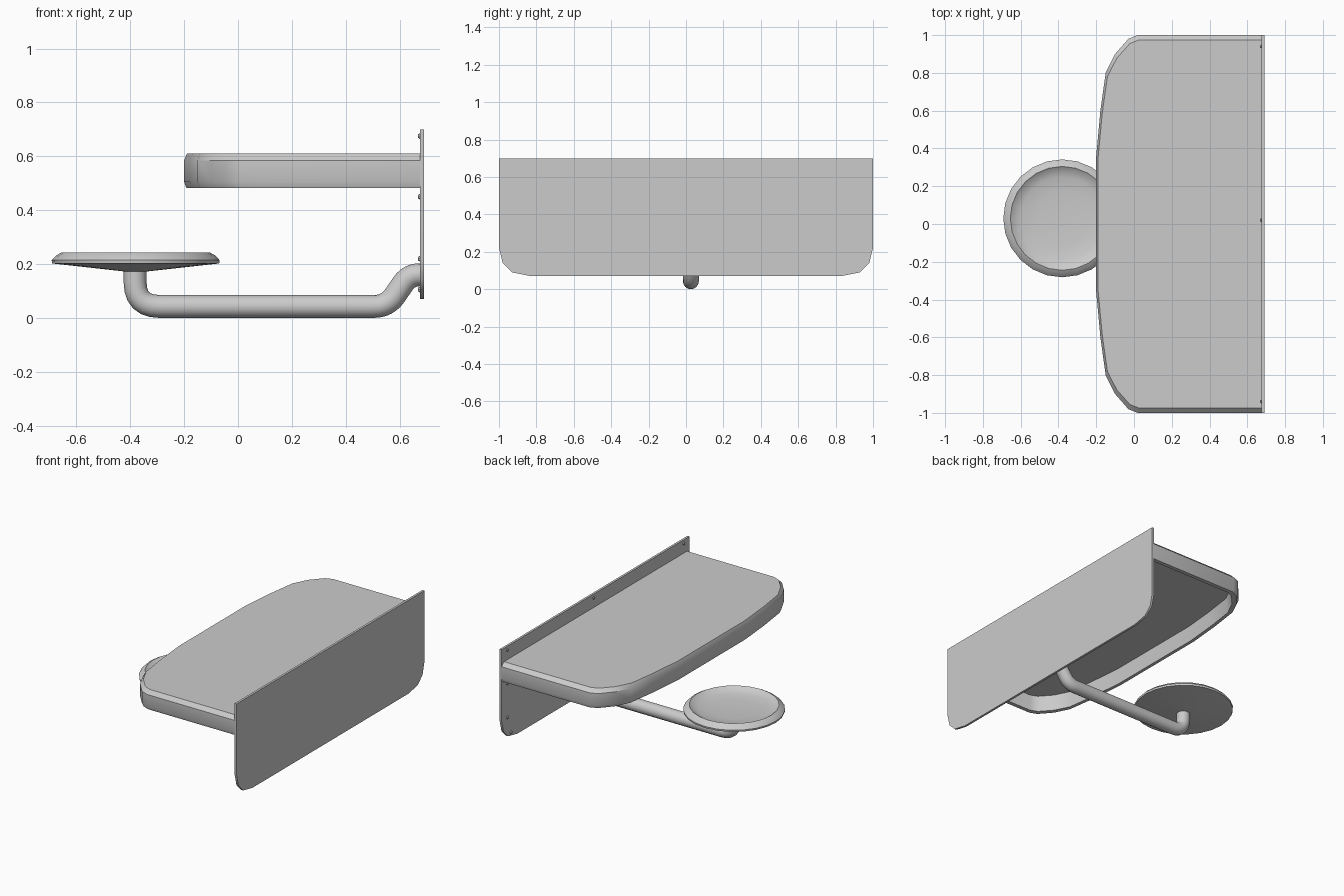
import bpy, bmesh, math
from mathutils import Vector

if "Cube" in bpy.data.objects:
    bpy.data.objects.remove(bpy.data.objects["Cube"])

YC = 0.03      # seat and arm centre line
WALL = 0.675   # front face of the wall plate


def finish(name, bm, angle=35):
    bmesh.ops.remove_doubles(bm, verts=bm.verts, dist=1e-5)
    bmesh.ops.recalc_face_normals(bm, faces=bm.faces)
    me = bpy.data.meshes.new(name)
    bm.to_mesh(me)
    bm.free()
    me.shade_smooth()
    me.set_sharp_from_angle(angle=math.radians(angle))
    ob = bpy.data.objects.new(name, me)
    bpy.context.collection.objects.link(ob)
    return ob


def bridge(bm, a, b, closed=True):
    n = len(a)
    for i in range(n if closed else n - 1):
        j = (i + 1) % n
        bm.faces.new((a[i], a[j], b[j], b[i]))


# Wall plate with rounded lower corners
half = [(0.83, 0.07), (0.93, 0.09), (0.98, 0.14), (1.0, 0.22), (1.0, 0.70)]
outline = half + [(-y, z) for y, z in reversed(half)]
bm = bmesh.new()
front, back = [[bm.verts.new((x, y, z)) for y, z in outline] for x in (WALL, 0.69)]
bridge(bm, front, back)
bm.faces.new(front)
bm.faces.new(back)
finish("wall_plate", bm)

# Hollow table top: stacked copies of one outline, open against the wall
half = [(WALL, 1.0), (0.02, 1.0), (-0.03, 0.98), (-0.10, 0.90), (-0.15, 0.80),
        (-0.178, 0.60), (-0.20, 0.36)]
outline = half + [(x, -y) for x, y in reversed(half)]
# z, inset at the sides, inset at the front edge
levels = [(0.61, 0.025, 0.01), (0.585, 0.0, 0.0), (0.505, 0.0, 0.0),
          (0.483, 0.008, 0.008), (0.483, 0.035, 0.03), (0.585, 0.045, 0.04)]
bm = bmesh.new()
rings = []
for z, dy, dx in levels:
    s = 1 - dx / (WALL + 0.2)
    rings.append([bm.verts.new((WALL - (WALL - x) * s, y * (1 - dy), z)) for x, y in outline])
for a, b in zip(rings, rings[1:]):
    bridge(bm, a, b, closed=False)
bm.faces.new(rings[0])
bm.faces.new(rings[-1])
finish("table_top", bm)

# Round dished seat, turned from a profile of radius and height
profile = [(0.04, 0.172), (0.31, 0.202), (0.312, 0.214), (0.295, 0.232), (0.275, 0.243),
           (0.255, 0.228), (0.22, 0.218), (0.14, 0.21)]
N = 24
bm = bmesh.new()
rings = [[bm.verts.new((-0.38 + r * math.cos(math.tau * i / N),
                        YC + r * math.sin(math.tau * i / N), z)) for i in range(N)]
         for r, z in profile]
for a, b in zip(rings, rings[1:]):
    bridge(bm, a, b)
bm.faces.new(rings[0])
bm.faces.new(rings[-1])
finish("seat", bm)


# Bent tube arm: swept circle along a path with rounded corners
def rounded(points, radii, steps=6):
    pts = [Vector(p) for p in points]
    out = [pts[0]]
    for p, c, q, d in zip(pts, pts[1:], pts[2:], radii):
        a, b = c + (p - c).normalized() * d, c + (q - c).normalized() * d
        for k in range(steps + 1):
            t = k / steps
            out.append(a * (1 - t) ** 2 + c * 2 * t * (1 - t) + b * t * t)
    return out + [pts[-1]]


path = rounded([(-0.382, 0.178), (-0.382, 0.0425), (0.555, 0.0425), (0.635, 0.16), (0.68, 0.16)],
               [0.09, 0.05, 0.04])
R, N = 0.0425, 16
bm = bmesh.new()
rings = []
for i, p in enumerate(path):
    t = (path[min(i + 1, len(path) - 1)] - path[max(i - 1, 0)]).normalized()
    rings.append([bm.verts.new((p.x - t.y * R * math.cos(a), YC - 0.004 + R * math.sin(a),
                                p.y + t.x * R * math.cos(a)))
                  for a in (math.tau * k / N for k in range(N))])
for a, b in zip(rings, rings[1:]):
    bridge(bm, a, b)
bm.faces.new(rings[0])
bm.faces.new(rings[-1])
finish("support_arm", bm, 50)

# Small screw heads on the wall plate
spots = [(y, z) for y in (-0.94, 0.02, 0.94) for z in (0.675, 0.45)]
spots += [(y, z) for y in (-0.94, 0.94) for z in (0.22,)]
spots += [(y, 0.105) for y in (-0.9, 0.9)]
spots += [(YC + s * 0.075, z) for s in (-1, 1) for z in (0.105, 0.22)]
for i, (y, z) in enumerate(spots):
    bm = bmesh.new()
    bmesh.ops.create_cone(bm, cap_ends=True, segments=8, radius1=0.011, radius2=0.006, depth=0.008)
    for v in bm.verts:
        v.co = Vector((WALL - 0.003 - v.co.z, y + v.co.y, z + v.co.x))
    finish(f"screw_{i + 1}", bm)
